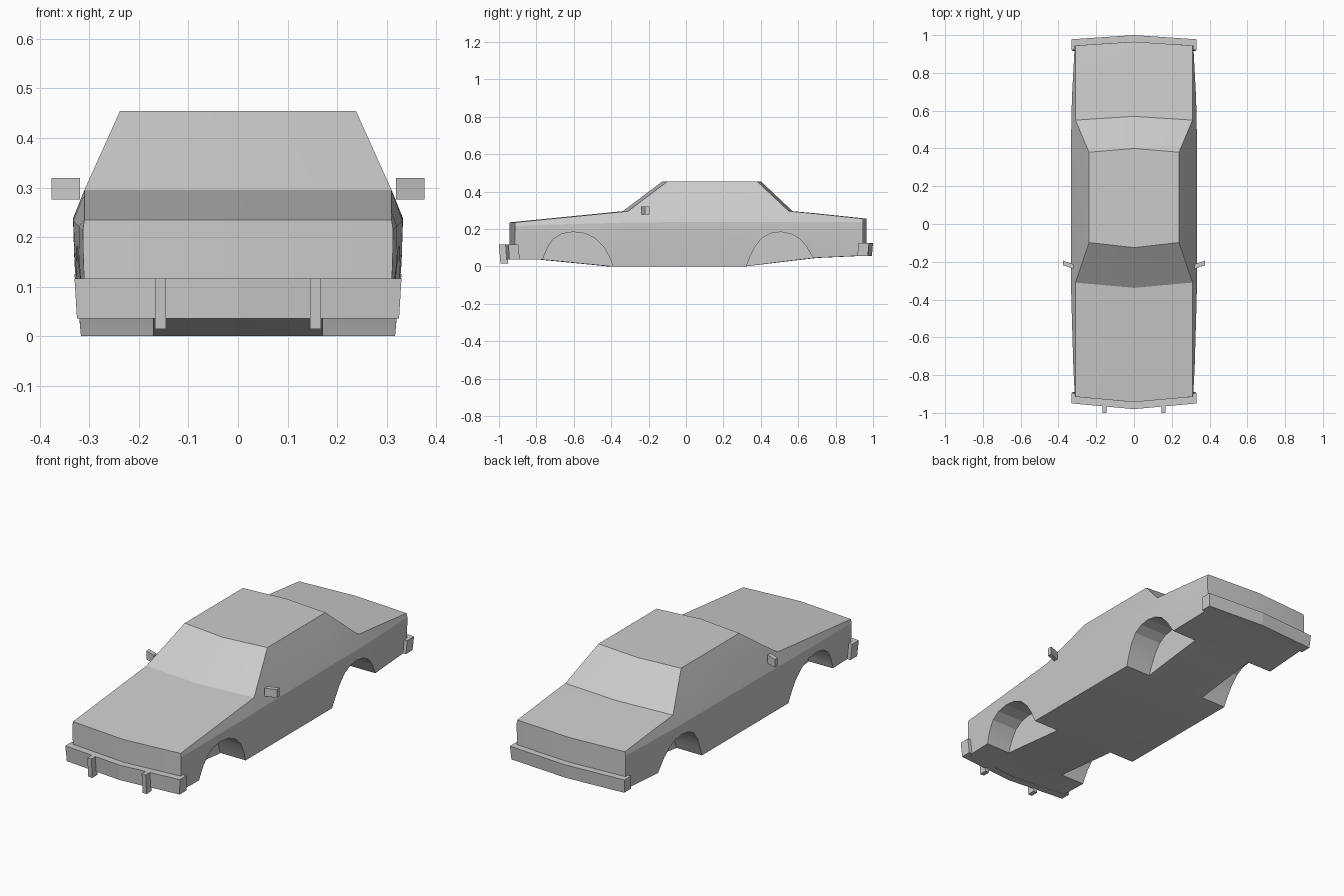
import bpy, bmesh

if "Cube" in bpy.data.objects:
    bpy.data.objects.remove(bpy.data.objects["Cube"])


def make_object(name, bm):
    bmesh.ops.recalc_face_normals(bm, faces=bm.faces)
    mesh = bpy.data.meshes.new(name)
    bm.to_mesh(mesh)
    bm.free()
    obj = bpy.data.objects.new(name, mesh)
    bpy.context.collection.objects.link(obj)
    return obj


def add_prism(bm, low, high):
    """Close a solid between two matching outlines."""
    a = [bm.verts.new(p) for p in low]
    b = [bm.verts.new(p) for p in high]
    bm.faces.new(a)
    bm.faces.new(b[::-1])
    for i in range(len(a)):
        j = (i + 1) % len(a)
        bm.faces.new((a[i], b[i], b[j], a[j]))


# Body stations: y, centre bow, floor z, shoulder z, deck z, half widths (floor, waist, shoulder)
stations = [
    (-0.915, -0.028, 0.037, 0.215, 0.235, 0.306, 0.312, 0.313),
    (-0.765, -0.028, 0.037, 0.222, 0.250, 0.311, 0.320, 0.321),
    (-0.390, -0.028, 0.000, 0.232, 0.287, 0.317, 0.330, 0.332),
    (-0.310, -0.028, 0.000, 0.235, 0.295, 0.317, 0.330, 0.333),
    (0.320, 0.000, 0.000, 0.238, 0.295, 0.317, 0.330, 0.333),
    (0.550, 0.020, 0.030, 0.238, 0.295, 0.317, 0.329, 0.332),
    (0.680, 0.020, 0.045, 0.238, 0.283, 0.315, 0.326, 0.328),
    (0.945, 0.020, 0.057, 0.235, 0.255, 0.308, 0.313, 0.314),
]
DECK = 0.31
bm = bmesh.new()
rings = []
for y, bow, z0, zs, zt, w0, w1, w2 in stations:
    right = [(w0, z0), (w1, 0.145), (w2, zs), (DECK, zt)]
    pts = [(0, y + bow, z0)] + [(x, y, z) for x, z in right]
    pts += [(0, y + bow, zt)] + [(-x, y, z) for x, z in reversed(right)]
    rings.append([bm.verts.new(p) for p in pts])
for s, (a, b) in enumerate(zip(rings, rings[1:])):
    for i in range(10):
        if s in (3, 4) and i in (4, 5):   # opening under the cabin
            continue
        j = (i + 1) % 10
        bm.faces.new((a[i], a[j], b[j], b[i]))
# Nose and tail panels, each creased at the centre
for r in (rings[0], rings[-1]):
    bm.faces.new(r[:6])
    bm.faces.new(r[5:] + r[:1])

# Cabin: windscreen, roof, rear window and sides
front = [bm.verts.new((x, y, 0.455)) for x, y in ((0.238, -0.098), (0, -0.125), (-0.238, -0.098))]
back = [bm.verts.new((x, y, 0.455)) for x, y in ((0.238, 0.38), (0, 0.4), (-0.238, 0.38))]
for k in (0, 1):
    bm.faces.new((front[k], front[k + 1], back[k + 1], back[k]))
    bm.faces.new((front[k], front[k + 1], rings[3][5 + k], rings[3][4 + k]))
    bm.faces.new((back[k], back[k + 1], rings[5][5 + k], rings[5][4 + k]))
for k, i in ((0, 4), (2, 6)):
    bm.faces.new((rings[3][i], rings[4][i], rings[5][i], back[k], front[k]))
body = make_object("car_body", bm)

# Wheel wells cut from the body
arches = [
    [(-0.39, 0), (-0.412, 0.055), (-0.44, 0.105), (-0.485, 0.15), (-0.54, 0.176), (-0.605, 0.184),
     (-0.665, 0.174), (-0.71, 0.145), (-0.74, 0.1), (-0.757, 0.06), (-0.765, 0.037)],
    [(0.322, 0), (0.345, 0.055), (0.37, 0.105), (0.405, 0.15), (0.45, 0.176), (0.505, 0.184),
     (0.56, 0.174), (0.605, 0.15), (0.64, 0.112), (0.665, 0.07), (0.68, 0.045)],
]
bm = bmesh.new()
for arch in arches:
    outline = [(arch[0][0], -0.1)] + arch + [(arch[-1][0], -0.1)]
    for s in (-1, 1):
        add_prism(bm, [(s * 0.172, y, z) for y, z in outline],
                  [(s * 0.45, y, z) for y, z in outline])
cutter = make_object("wheel_well_cutter", bm)
cutter.hide_render = True
mod = body.modifiers.new("wheel_wells", "BOOLEAN")
mod.operation = "DIFFERENCE"
mod.solver = "EXACT"
mod.object = cutter
bpy.context.view_layer.objects.active = body
body.select_set(True)
bpy.ops.object.modifier_apply(modifier=mod.name)
bpy.data.objects.remove(cutter)
bpy.ops.object.shade_smooth_by_angle(angle=0.2)


# Bumpers: bowed bars with ends wrapping round the corners
def bumper(name, outer, inner, wrap, bow_out, bow_in, z0, z1):
    half = [(0.33, outer), (0.33, wrap), (0.309, wrap), (0.309, inner)]
    outline = [(0, bow_out)] + half + [(0, bow_in)] + [(-x, y) for x, y in reversed(half)]
    bm = bmesh.new()
    add_prism(bm, [(x * 0.985, y * 0.994, z0) for x, y in outline], [(x, y, z1) for x, y in outline])
    make_object(name, bm)


bumper("front_bumper", -0.95, -0.912, -0.895, -0.98, -0.94, 0.036, 0.117)
bumper("rear_bumper", 0.978, 0.942, 0.922, 1.0, 0.962, 0.056, 0.126)

# Bumper guards and door mirrors on both sides
for side, s in (("left", -1), ("right", 1)):
    bm = bmesh.new()
    outline = [(s * 0.145, -1.0), (s * 0.168, -1.0), (s * 0.168, -0.955), (s * 0.145, -0.955)]
    add_prism(bm, [(x, y * 0.995 if y > -1 else y + 0.008, 0.015) for x, y in outline],
              [(x, y, 0.117) for x, y in outline])
    make_object(side + "_bumper_guard", bm)

    bm = bmesh.new()
    outline = [(s * 0.319, -0.238), (s * 0.376, -0.218), (s * 0.376, -0.194), (s * 0.319, -0.214)]
    add_prism(bm, [(x, y, 0.276) for x, y in outline], [(x, y, 0.319) for x, y in outline])
    make_object(side + "_door_mirror", bm)
